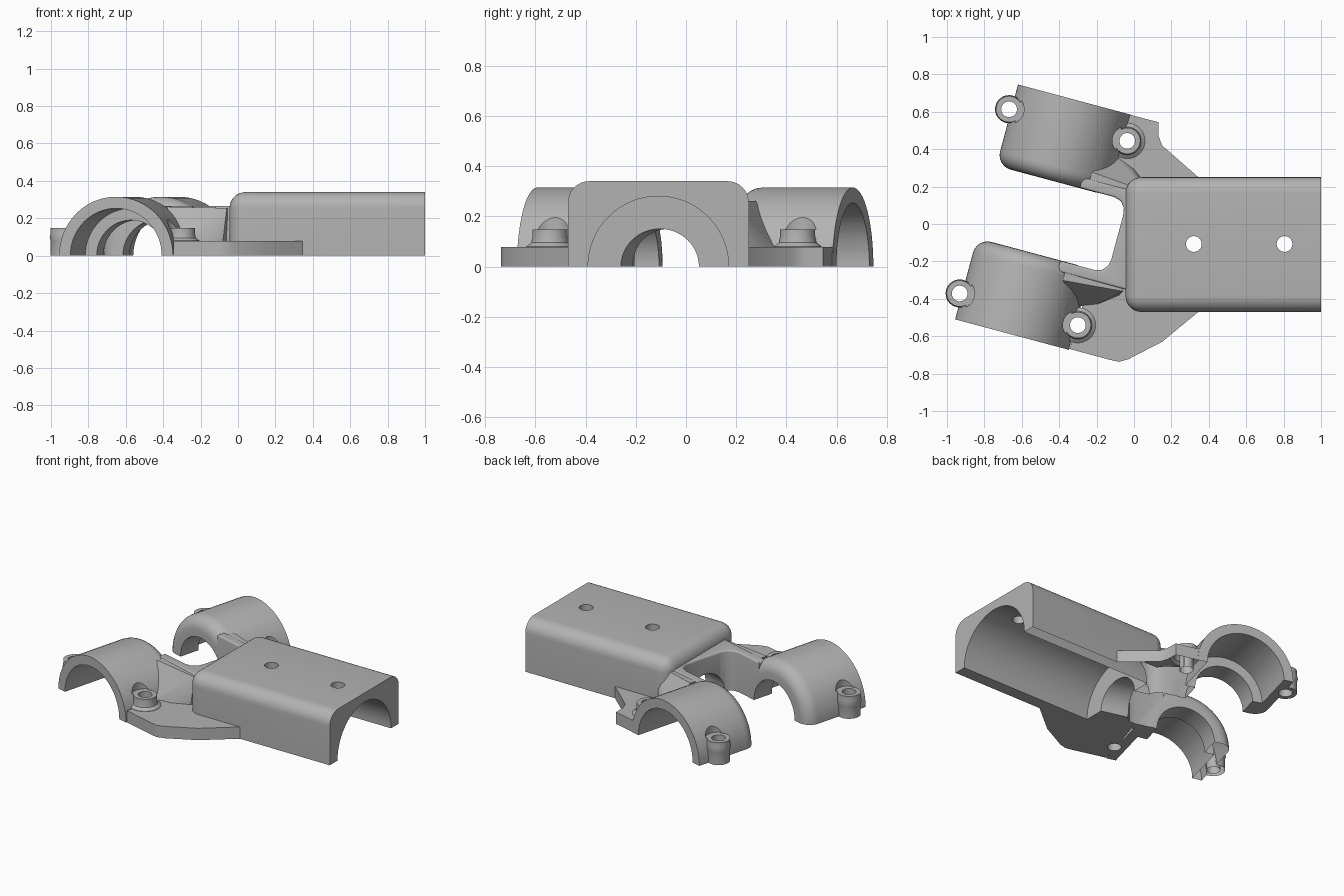
import bpy, bmesh
from math import radians, cos, sin
from mathutils import Matrix, Vector

cube = bpy.data.objects.get("Cube")
if cube:
    bpy.data.objects.remove(cube, do_unlink=True)

TILT = Matrix.Rotation(radians(-15), 4, 'Z')    # frame of the clamp pair
IDENT = Matrix.Identity(4)
MID = -0.09                                     # mirror line between the clamps
AXIS_U = -0.477                                 # clamp axis in the tilted frame
LOW = -0.05                                     # solids start here, trimmed at 0


def finish(bm, name, matrix=IDENT):
    bmesh.ops.remove_doubles(bm, verts=bm.verts, dist=1e-5)
    bmesh.ops.transform(bm, matrix=matrix, verts=bm.verts)
    bmesh.ops.recalc_face_normals(bm, faces=bm.faces)
    mesh = bpy.data.meshes.new(name)
    bm.to_mesh(mesh)
    bm.free()
    obj = bpy.data.objects.new(name, mesh)
    bpy.context.collection.objects.link(obj)
    obj.hide_render = True
    return obj


def lathe(name, profile, matrix=IDENT, steps=64):
    """Revolve (radius, height) points around z."""
    bm = bmesh.new()
    vs = [bm.verts.new((r, 0, h)) for r, h in profile]
    es = [bm.edges.new(pair) for pair in zip(vs, vs[1:])]
    bmesh.ops.spin(bm, geom=vs + es, cent=(0, 0, 0), axis=(0, 0, 1),
                   angle=radians(360), steps=steps)
    return finish(bm, name, matrix)


def rod(name, radius, start, end, matrix):
    return lathe(name, [(0, start), (radius, start), (radius, end), (0, end)], matrix)


def prism(name, outline, top, matrix=IDENT, bevel=0):
    bm = bmesh.new()
    face = bm.faces.new([bm.verts.new((x, y, LOW)) for x, y in outline])
    ext = bmesh.ops.extrude_face_region(bm, geom=[face], use_keep_orig=True)
    up = [v for v in ext["geom"] if isinstance(v, bmesh.types.BMVert)]
    bmesh.ops.translate(bm, verts=up, vec=(0, 0, top - LOW))
    if bevel:
        edges = [e for e in bm.edges if all(v.co.z > 0 for v in e.verts)]
        bmesh.ops.bevel(bm, geom=edges, offset=bevel, segments=5, profile=0.5,
                        affect='EDGES')
    return finish(bm, name, matrix)


def hull(name, points, matrix=IDENT):
    bm = bmesh.new()
    for p in points:
        bm.verts.new(p)
    bmesh.ops.convex_hull(bm, input=bm.verts)
    return finish(bm, name, matrix)


def box(name, lo, hi):
    return hull(name, [(x, y, z) for x in (lo[0], hi[0])
                       for y in (lo[1], hi[1]) for z in (lo[2], hi[2])])


# Housing block: rounded long edges, softer closed end
bm = bmesh.new()
bmesh.ops.create_cube(bm, size=1)
for v in bm.verts:
    v.co = Vector((1 if v.co.x > 0 else -0.045,
                   0.25 if v.co.y > 0 else -0.47,
                   0.34 if v.co.z > 0 else LOW))
rounded = []
for e in bm.edges:
    a, b = (v.co for v in e.verts)
    top = min(a.z, b.z) > 0
    open_end = min(a.x, b.x) > 0.9
    closed_end = max(a.x, b.x) < 0
    if (top and not open_end) or (closed_end and abs(a.z - b.z) > 0.1):
        rounded.append(e)
bmesh.ops.bevel(bm, geom=rounded, offset=0.085, segments=8, profile=0.5, affect='EDGES')
body = finish(bm, "clamp_bracket")
body.hide_render = False

adds, cuts = [], []

# Raised bridge between clamps and housing
bridge = [(-0.33, -0.292), (-0.14, -0.292), (-0.1, -0.28), (-0.075, -0.25),
          (-0.068, -0.21)]
outline = bridge + [(u, 2 * MID - v) for u, v in reversed(bridge)]
outline += [(-0.33, 0.17), (0.1, 0.17), (0.1, -0.35), (-0.33, -0.35)]
adds.append(prism("bridge", outline, 0.265, TILT, 0.012))

# Base flanges
adds.append(prism("front_flange", [(-0.345, -0.668), (-0.13, -0.726), (-0.08, -0.737),
                                   (-0.03, -0.723), (0.15, -0.63), (0.35, -0.465),
                                   (0.3, -0.42), (-0.03, -0.3), (-0.22, -0.26)], 0.078))
adds.append(prism("rear_flange", [(-0.04, 0.588), (0.13, 0.545), (0.132, 0.47),
                                  (0.15, 0.42), (0.35, 0.245), (0.3, 0.2),
                                  (0, 0.13), (-0.18, 0.18)], 0.078))

# The two clamps are mirrored about MID in the tilted frame
shell = [(0, -0.65), (0.315, -0.65), (0.315, -0.28)]
shell += [(0.235 + 0.08 * cos(radians(a)), -0.28 + 0.08 * sin(radians(a)))
          for a in range(15, 91, 15)]
shell += [(0, -0.2)]
bore = [(0, -0.9), (0.253, -0.9), (0.253, -0.34), (0.19, -0.34), (0.19, -0.1), (0, -0.1)]
gusset = [(-0.29, -0.3, 0.262), (0.035, -0.273, 0.255), (-0.176, -0.413, 0.07),
          (-0.08, -0.377, 0.07), (-0.29, -0.22, 0.262), (0.035, -0.22, 0.255),
          (-0.2, -0.22, 0.03), (0.035, -0.22, 0.03), (0.02, -0.3, 0.07)]
for side, s in (("front", 1), ("rear", -1)):
    frame = TILT @ Matrix.Translation((0, MID, 0))
    along = (frame @ Matrix.Translation((AXIS_U, 0, 0))
             @ Matrix.Rotation(radians(-90), 4, 'X'))
    adds.append(lathe(side + "_clamp", [(r, s * h) for r, h in shell], along))
    cuts.append(lathe(side + "_clamp_bore", [(r, s * h) for r, h in bore], along))
    adds.append(hull(side + "_gusset", [(u, s * v, z) for u, v, z in gusset], frame))
    # Screw bosses with head clearance
    for place, off in (("outer", -0.327), ("inner", 0.327)):
        at = frame @ Matrix.Translation((AXIS_U + off, s * -0.51, 0))
        foot = 0.095 if place == "inner" else 0.07
        adds.append(lathe(side + "_" + place + "_boss",
                          [(0, LOW), (foot, LOW), (foot, 0.08), (0.075, 0.095),
                           (0.07, 0.12), (0.07, 0.165), (0, 0.165)], at, 40))
        cuts.append(lathe(side + "_" + place + "_screw",
                          [(0, -0.1), (0.042, -0.1), (0.042, 0.148), (0.08, 0.148),
                           (0.08, 0.4), (0, 0.4)], at, 40))

# Housing bore, angled passage into the gap, and two top holes
along_x = Matrix.Rotation(radians(90), 4, 'Y')
cuts.append(rod("housing_bore", 0.28, 0.04, 1.2,
                Matrix.Translation((0, -0.11, 0)) @ along_x))
cuts.append(rod("passage", 0.15, -0.2, 0.16,
                TILT @ Matrix.Translation((0, MID, 0)) @ along_x))
for x in (0.32, 0.805):
    cuts.append(rod("top_hole", 0.042, 0.1, 0.5, Matrix.Translation((x, -0.107, 0))))
cuts.append(box("floor_trim", (-2, -2, -1), (2, 2, 0)))

# Combine everything into one solid
for operation, tools in (('UNION', adds), ('DIFFERENCE', cuts)):
    for tool in tools:
        mod = body.modifiers.new(tool.name, 'BOOLEAN')
        mod.operation = operation
        mod.solver = 'EXACT'
        mod.object = tool
bpy.context.view_layer.update()
solid = bpy.data.meshes.new_from_object(
    body.evaluated_get(bpy.context.evaluated_depsgraph_get()))
body.modifiers.clear()
body.data = solid
for tool in adds + cuts:
    bpy.data.objects.remove(tool, do_unlink=True)

# Single grey finish
grey = bpy.data.materials.new("plain_grey")
grey.use_nodes = True
colour = (0.45, 0.45, 0.45, 1)
grey.diffuse_color = colour
grey.node_tree.nodes["Principled BSDF"].inputs["Base Color"].default_value = colour
solid.materials.clear()
solid.materials.append(grey)

for o in bpy.context.selected_objects:
    o.select_set(False)
body.select_set(True)
bpy.context.view_layer.objects.active = body
bpy.ops.object.shade_smooth_by_angle(angle=radians(30))
